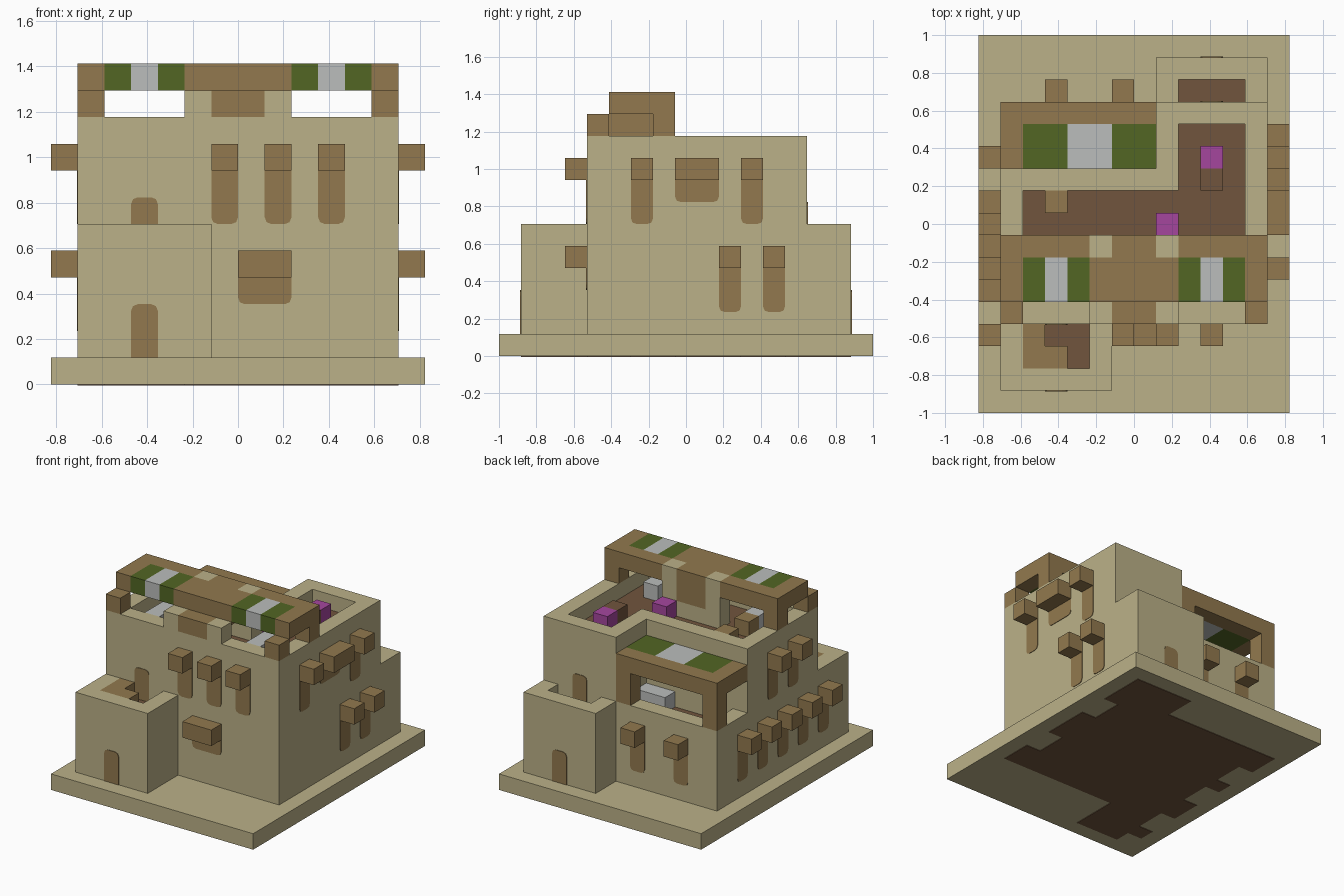
import bpy, bmesh
from mathutils import Vector

if "Cube" in bpy.data.objects:
    bpy.data.objects.remove(bpy.data.objects["Cube"], do_unlink=True)

U = 2 / 17          # edge of one building block
OFF = Vector((-7 * U, -1, 0))
THIN = 0.004        # thickness of painted plates


def material(name, rgb):
    lin = [((c / 255 + 0.055) / 1.055) ** 2.4 for c in rgb] + [1]
    m = bpy.data.materials.new(name)
    m.use_nodes = True
    m.diffuse_color = lin
    m.node_tree.nodes["Principled BSDF"].inputs["Base Color"].default_value = lin
    return m


TAN = material("sandstone", (187, 177, 136))
BROWN = material("timber", (146, 121, 78))
DARK = material("dark_earth", (113, 85, 61))
GREEN = material("green_cloth", (82, 102, 36))
WHITE = material("pale_cloth", (187, 189, 188))
PURPLE = material("purple_cloth", (165, 70, 158))


def add_object(name, bm, mat):
    bmesh.ops.recalc_face_normals(bm, faces=bm.faces)
    mesh = bpy.data.meshes.new(name)
    bm.to_mesh(mesh)
    bm.free()
    mesh.materials.append(mat)
    ob = bpy.data.objects.new(name, mesh)
    bpy.context.collection.objects.link(ob)
    return ob


def cells(boxes):
    return {(i, j, k) for x0, x1, y0, y1, z0, z1 in boxes
            for i in range(x0, x1) for j in range(y0, y1) for k in range(z0, z1)}


def blocks(name, mat, boxes, cuts=()):
    """Outer skin of a union of block-grid boxes, with boxes cut away."""
    solid = cells(boxes) - cells(cuts)
    bm = bmesh.new()
    verts = {}
    for c in solid:
        for axis in range(3):
            a, b = (axis + 1) % 3, (axis + 2) % 3
            for side in (0, 1):
                near = list(c)
                near[axis] += 2 * side - 1
                if tuple(near) in solid:
                    continue
                quad = []
                for da, db in ((0, 0), (1, 0), (1, 1), (0, 1)):
                    p = list(c)
                    p[axis] += side
                    p[a] += da
                    p[b] += db
                    p = tuple(p)
                    if p not in verts:
                        verts[p] = bm.verts.new(Vector(p) * U + OFF)
                    quad.append(verts[p])
                bm.faces.new(quad if side else quad[::-1])
    bmesh.ops.dissolve_limit(bm, angle_limit=0.01, verts=bm.verts, edges=bm.edges)
    return add_object(name, bm, mat)


def wall_plate(name, axis, sign, pos, a0, a1, z0, z1, round_top):
    """Thin painted patch on a wall, with two clipped corners."""
    c, d = 0.25, 0.07
    lower = [(a0 + c, z0), (a0 + d, z0 + d), (a0, z0 + c)]
    upper = [(a0, z1), (a1, z1)]
    outline = upper + [(a1, z0 + c), (a1 - d, z0 + d), (a1 - c, z0)] + lower
    if round_top:
        outline = [(a, z0 + z1 - z) for a, z in outline]
    bm = bmesh.new()
    ring = []
    for a, z in outline:
        p = (pos, a, z) if axis == 0 else (a, pos, z)
        ring.append(bm.verts.new(Vector(p) * U + OFF))
    face = bm.faces.new(ring)
    out = bmesh.ops.extrude_face_region(bm, geom=[face])["geom"]
    shift = Vector((0, 0, 0))
    shift[axis] = sign * THIN
    bmesh.ops.translate(bm, vec=shift, verts=[v for v in out if isinstance(v, bmesh.types.BMVert)])
    add_object(name, bm, BROWN)


def flat_plate(name, mat, boxes, level, up=1):
    """Thin floor patch lying on a level of the block grid."""
    ob = blocks(name, mat, [(*b, 0, 1) for b in boxes])
    for v in ob.data.vertices:
        top = v.co.z > U / 2
        v.co.z = level * U + (THIN if top == (up > 0) else 0) * up
    return ob


# Base and stepped walls with sunken roofs
blocks("base", TAN, [(0, 14, 0, 17, 0, 1)])
blocks("walls", TAN,
       [(1, 13, 4, 14, 1, 6), (1, 13, 4, 11, 6, 10), (8, 13, 11, 14, 6, 10),
        (1, 6, 1, 4, 1, 6), (8, 13, 14, 16, 1, 6), (5, 9, 4, 5, 10, 11)],
       [(2, 12, 5, 10, 9, 10), (9, 12, 5, 13, 9, 10), (2, 8, 11, 13, 5, 6),
        (2, 5, 2, 4, 5, 6), (9, 12, 14, 15, 5, 6), (6, 8, 4, 5, 10, 11)])
flat_plate("main_roof_floor", DARK, [(2, 12, 5, 10), (9, 12, 10, 13)], 9)
flat_plate("terrace_floor", DARK, [(2, 8, 11, 13)], 5)
flat_plate("front_annex_floor", DARK, [(2, 5, 2, 4)], 5)
flat_plate("back_annex_floor", DARK, [(9, 12, 14, 15)], 5)
blocks("annex_roof_step", BROWN, [(2, 3, 2, 4, 5, 6), (3, 4, 2, 3, 5, 6)])

# Underside earth with ragged edges
flat_plate("underside_earth", DARK,
           [(2, 12, 4, 14), (2, 5, 1, 4), (9, 12, 14, 16), (1, 2, 5, 7), (1, 2, 9, 10),
            (1, 2, 12, 14), (12, 13, 4, 6), (12, 13, 8, 11), (12, 13, 13, 16), (1, 2, 2, 3)],
           0, -1)

# Front roof canopy with cloth stripes
blocks("front_canopy", BROWN,
       [(1, 13, 5, 8, 11, 12), (6, 8, 4, 8, 10, 11)] +
       [(i, i + 1, j, j + 1, 10, 11) for i in (1, 12) for j in (4, 7)],
       [(2, 5, 5, 7, 11, 12), (9, 12, 5, 7, 11, 12)] +
       [(i, i + 1, 7, 8, 10, 12) for i in (5, 8)])
blocks("canopy_pillars", TAN, [(i, i + 1, 7, 8, 9, 12) for i in (5, 8)] + [(6, 8, 7, 8, 9, 10)])
blocks("front_canopy_green", GREEN, [(i, i + 1, 5, 7, 11, 12) for i in (2, 4, 9, 11)])
blocks("front_canopy_white", WHITE, [(i, i + 1, 5, 7, 11, 12) for i in (3, 10)])

# Back terrace canopy
blocks("back_canopy", BROWN,
       [(1, 8, 11, 14, 8, 9), (1, 2, 13, 14, 6, 8), (7, 8, 13, 14, 6, 8)],
       [(2, 8, 11, 13, 8, 9)])
blocks("back_canopy_green", GREEN, [(2, 4, 11, 13, 8, 9), (6, 8, 11, 13, 8, 9)])
blocks("back_canopy_white", WHITE, [(4, 6, 11, 13, 8, 9)])

# Goods and furniture on the roofs
blocks("pale_goods", WHITE, [(3, 4, 5, 7, 9, 10), (10, 11, 5, 7, 9, 10), (6, 8, 11, 12, 5, 6)])
blocks("purple_goods", PURPLE, [(10, 11, 11, 12, 9, 10), (8, 9, 8, 9, 9, 10)])
blocks("roof_bench", DARK, [(10, 11, 10, 11, 9, 10)])
blocks("roof_steps", BROWN, [(3, 4, 9, 10, 9, 10), (3, 4, 7, 8, 9, 10)])

# Beam ends with weather streaks: side, axis, sign, wall, [(start, end, level)]
BEAMS = [
    ("front", 1, -1, 4, [(6, 7, 8), (8, 9, 8), (10, 11, 8), (7, 9, 4)]),
    ("back", 1, 1, 14, [(3, 4, 4), (6, 7, 4)]),
    ("left", 0, 1, 13, [(6, 7, 8), (8, 10, 8), (11, 12, 8), (10, 11, 4), (12, 13, 4)]),
    ("right", 0, -1, 1, [(6, 7, 8), (8, 9, 8)] + [(j, j + 1, 4) for j in range(3, 12, 2)]),
]
for side, axis, sign, wall, ends in BEAMS:
    lo = wall if sign > 0 else wall - 1
    for n, (a0, a1, k) in enumerate(ends, 1):
        span = (lo, lo + 1, a0, a1) if axis == 0 else (a0, a1, lo, lo + 1)
        blocks(f"{side}_beam_{n}", BROWN, [(*span, k, k + 1)])
        drop = 2 if a1 - a0 == 1 else 1
        wall_plate(f"{side}_streak_{n}", axis, sign, wall, a0, a1, k - drop, k, False)

# Doors on both annexes and the walls above them
for name, sign, wall, i, k in (("front_door", -1, 1, 3, 1), ("front_upper_door", -1, 4, 3, 5),
                               ("back_door", 1, 16, 10, 1), ("back_upper_door", 1, 14, 10, 5)):
    wall_plate(name, 1, sign, wall, i, i + 1, k, k + 2, True)
